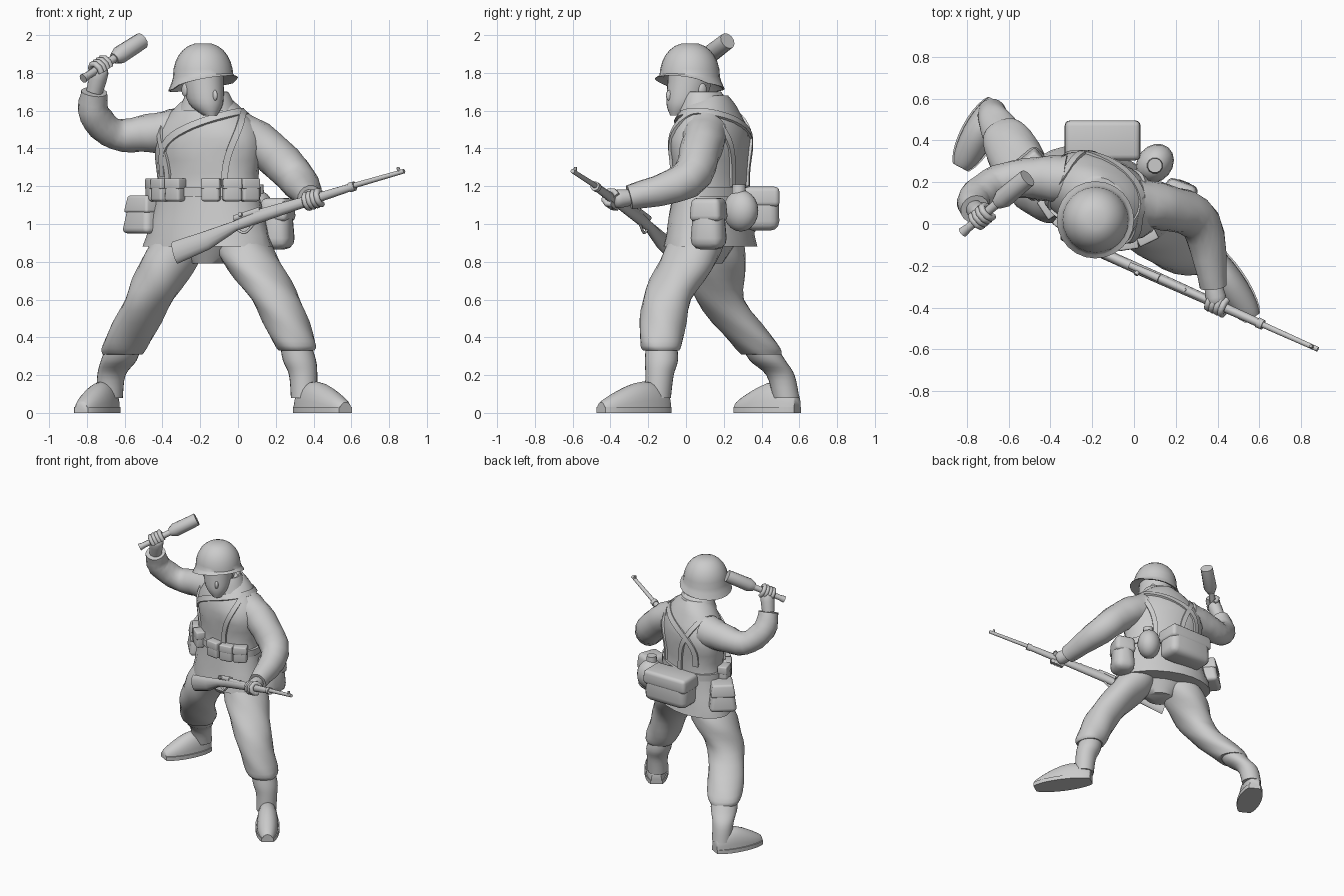
import bpy, bmesh
from math import sin, cos, pi, radians
from mathutils import Vector, Matrix

default_cube = bpy.data.objects.get("Cube")
if default_cube:
    bpy.data.objects.remove(default_cube)

COLOUR = (.6, .6, .6, 1)
grey = bpy.data.materials.new("plain_grey")
grey.use_nodes = True
grey.diffuse_color = COLOUR
grey.node_tree.nodes["Principled BSDF"].inputs["Base Color"].default_value = COLOUR
UP = Vector((0, 0, 1))


def finish(name, bm, matrix=Matrix(), angle=50):
    bmesh.ops.recalc_face_normals(bm, faces=bm.faces)
    mesh = bpy.data.meshes.new(name)
    bm.to_mesh(mesh)
    bm.free()
    mesh.materials.append(grey)
    part = bpy.data.objects.new(name, mesh)
    bpy.context.collection.objects.link(part)
    part.matrix_world = matrix
    bpy.ops.object.select_all(action='DESELECT')
    part.select_set(True)
    bpy.context.view_layer.objects.active = part
    bpy.ops.object.shade_smooth_by_angle(angle=radians(angle))


def place(location, turn=0):
    return Matrix.Translation(location) @ Matrix.Rotation(radians(turn), 4, 'Z')


def curve_through(rows, steps=4):
    """Smooth curve through rows of numbers."""
    result = []
    for i in range(len(rows) - 1):
        before, start, end, after = (rows[max(0, min(len(rows) - 1, i + k))] for k in (-1, 0, 1, 2))
        for step in range(steps):
            t = step / steps
            result.append([b + t / 2 * (c - a + t * (2 * a - 5 * b + 4 * c - d + t * (3 * b - a - 3 * c + d)))
                           for a, b, c, d in zip(before, start, end, after)])
    return result + [list(rows[-1])]


def loft(name, rings, matrix=Matrix(), angle=50):
    bm = bmesh.new()
    rows = [[bm.verts.new(point) for point in ring] for ring in rings]
    for lower, upper in zip(rows, rows[1:]):
        for i in range(len(lower)):
            bm.faces.new((lower[i - 1], lower[i], upper[i], upper[i - 1]))
    bm.faces.new(rows[0])
    bm.faces.new(rows[-1])
    finish(name, bm, matrix, angle)


def circle(count):
    return [(cos(2 * pi * k / count), sin(2 * pi * k / count)) for k in range(count)]


def stack(name, rows, depth=lambda width: width, fold=0, turn=0, matrix=Matrix()):
    """Level rings along a curve; each row is x, y, z, half width."""
    spin = Matrix.Rotation(radians(turn), 3, 'Z')
    rings = []
    for x, y, z, width in curve_through(rows):
        ring = []
        for i, (c, s) in enumerate(circle(24)):
            crease = 1 + fold * sin(i + z * 30)
            ring.append(spin @ Vector((c * width, s * depth(width), 0)) * crease + Vector((x, y, z)))
        rings.append(ring)
    loft(name, rings, matrix)


def tube(name, rows, sides=12, fold=0, matrix=Matrix(), steps=1):
    """Rings square to a path; each row is x, y, z, radius."""
    rows = curve_through(rows, steps)
    points = [Vector(row[:3]) for row in rows]
    side = None
    rings = []
    for i, point in enumerate(points):
        ahead = (points[min(i + 1, len(points) - 1)] - points[max(i - 1, 0)]).normalized()
        if side is None:
            side = ahead.orthogonal()
        side = (side - ahead * side.dot(ahead)).normalized()
        other = ahead.cross(side)
        rings.append([point + rows[i][3] * (1 + fold * sin(k + i * 2)) * (side * c + other * s)
                      for k, (c, s) in enumerate(circle(sides))])
    loft(name, rings, matrix)


def box(name, location, size, turn=0, top=1, rounding=.02):
    bm = bmesh.new()
    bmesh.ops.create_cube(bm, size=1)
    for vert in bm.verts:
        taper = top if vert.co.z > 0 else 1
        vert.co = (vert.co.x * size[0] * taper, vert.co.y * size[1] * taper, vert.co.z * size[2])
    bmesh.ops.bevel(bm, geom=bm.edges[:], offset=rounding, segments=3, profile=.5, affect='EDGES')
    finish(name, bm, place(location, turn))


def bag(name, location, size, turn, top, rounding=.03):
    """Tapered bag with a flap over its upper half."""
    width, length, height = size
    box(name, location, size, turn, top, rounding)
    grow = (1 + top) / 2 + .04
    box(name + "_flap", Vector(location) + UP * height * .28, (width * grow, length * grow, height * .46),
        turn, (top + .04) / grow, rounding / 2)


def ball(name, location, size, turn=0, matrix=Matrix()):
    bm = bmesh.new()
    bmesh.ops.create_uvsphere(bm, u_segments=16, v_segments=10, radius=1)
    finish(name, bm, matrix @ place(location, turn) @ Matrix.Diagonal((*size, 1)), 80)


# Jacket: heights and half widths round one axis
TWIST = -24
AXIS = Vector((-.16, .13, 0))
jacket = [(.88, .36), (1.2, .28), (1.45, .3), (1.6, .2), (1.68, .1)]


def jacket_depth(width):
    return .04 + width * .5


stack("jacket", [(AXIS.x, AXIS.y, z, width) for z, width in jacket], jacket_depth, .015, TWIST)
stack("trouser_seat", [(AXIS.x, .1, .79, .1), (AXIS.x, .1, .95, .28)], jacket_depth, turn=TWIST)
stack("collar", [(AXIS.x, .1, 1.6, .16), (AXIS.x, .09, 1.7, .11), (AXIS.x, .09, 1.67, .08)],
      lambda width: width * .85, turn=TWIST)


def on_jacket(degrees, height, lift):
    """Point on the jacket and the outward direction there."""
    z, width = min(curve_through(jacket, 40), key=lambda row: abs(row[0] - height))
    depth, angle = jacket_depth(width), radians(degrees)
    spin = Matrix.Rotation(radians(TWIST), 3, 'Z')
    outward = spin @ Vector((cos(angle) / width, sin(angle) / depth, 0)).normalized()
    point = spin @ Vector((cos(angle) * (width + lift), sin(angle) * (depth + lift), height))
    lean = max(0, height - 1.45) * 6
    return point + AXIS, (outward + UP * lean).normalized()


def strap(name, start, end, low, high, width=.035, steps=36):
    """Band over the jacket that climbs from low to high and back."""
    spots = []
    for i in range(steps + 1):
        t = i / steps
        ease = t * t * (3 - 2 * t)
        spots.append(on_jacket(start + (end - start) * ease, low + (high - low) * max(0, sin(pi * t)) ** .7, .012))
    bm = bmesh.new()
    rows = []
    for i, (point, outward) in enumerate(spots):
        ahead = spots[min(i + 1, steps)][0] - spots[max(i - 1, 0)][0]
        half = outward.cross(ahead).normalized() * width / 2
        sunk = point - outward * .025
        rows.append([bm.verts.new(corner) for corner in (point - half, point + half, sunk + half, sunk - half)])
    for row, following in zip(rows, rows[1:]):
        for i in range(4):
            bm.faces.new((row[i], row[i - 1], following[i - 1], following[i]))
    finish(name, bm)


# Belt, straps and ammunition pouches
strap("belt", 0, 360, 1.17, 1.17, .05)
strap("right_brace", -125, -250, 1.2, 1.6)
strap("left_brace", -55, 70, 1.2, 1.6)
strap("cross_strap", -135, 140, 1.25, 1.6, .04)
for side, word in ((-1, "right"), (1, "left")):
    for i in range(3):
        degrees = side * (20 + i * 23)
        spot, outward = on_jacket(degrees - 90, 1.18, .02)
        bag(f"{word}_ammo_pouch_{i}", spot, (.1, .07, .12), TWIST + degrees * .75, .95, .015)

# Bags carried on the hips and back
bag("back_pack", (-.15, .4, 1.08), (.36, .19, .23), 0, .95, .05)
bag("left_bag", (.21, .12, 1), (.17, .19, .27), -20, .8, .06)
bag("right_bag", (-.48, .24, 1.05), (.22, .2, .2), -50, .7)
ball("canteen", (.1, .29, 1.07), (.085, .1, .11), -40)
tube("canteen_cap", [(.1, .28, 1.15, .04), (.1, .28, 1.21, .035)])

# Trousers and boot shafts
stack("right_trouser", [(-.28, .15, .95, .14), (-.36, .16, .8, .16), (-.47, .18, .6, .13), (-.59, .36, .37, .125),
                        (-.61, .4, .31, .105)], fold=.03)
stack("left_trouser", [(0, .07, .95, .14), (.07, .01, .8, .155), (.2, -.1, .6, .13), (.295, -.13, .38, .115),
                       (.31, -.13, .33, .095)], fold=.03)
stack("right_boot_shaft", [(-.6, .38, .37, .09), (-.63, .43, .28, .095), (-.67, .5, .2, .075), (-.68, .53, .08, .07)])
stack("left_boot_shaft", [(.3, -.13, .38, .08), (.325, -.13, .28, .088), (.345, -.14, .2, .075), (.35, -.15, .08, .07)])


def shoe(name, heel, toe, steps=12):
    """Flat-bottomed arches swept from heel to toe over a square-edged sole."""
    heel, toe = Vector((*heel, 0)), Vector((*toe, 0))
    side = (toe - heel).normalized().cross(UP)
    arch = [(cos(pi * k / steps), sin(pi * k / steps) ** .7 if 0 < k < steps else 0) for k in range(steps + 1)]
    slab = [(1.1, 0), (1.1, 1), (-1.1, 1), (-1.1, 0)]
    for part, outline, tallest in (("upper", arch, 1), ("sole", slab, .03)):
        rings = []
        for i in range(steps + 1):
            t = (1 - cos(pi * i / steps)) / 2
            rounded = sin(pi * (.04 + .92 * t)) ** .35
            width = .078 * rounded
            height = min(tallest, (.13 + .045 * cos(pi * (t - .2))) * rounded ** .7)
            rings.append([heel.lerp(toe, t) + side * width * across + UP * height * rise for across, rise in outline])
        loft(f"{name}_{part}", rings)


shoe("right_boot", (-.66, .59), (-.83, .27))
shoe("left_boot", (.325, -.1), (.57, -.45))

# Sleeves from shoulder to cuff
left_cuff, right_cuff = Vector((.38, -.3, 1.14)), Vector((-.76, .07, 1.7))
tube("left_sleeve", [(0, .1, 1.48, .12), (.15, .08, 1.4, .11), (.32, 0, 1.23, .1), (*left_cuff, .065)],
     16, .03, steps=4)
tube("right_sleeve", [(-.33, .21, 1.49, .12), (-.48, .22, 1.48, .1), (-.65, .2, 1.475, .083), (-.76, .12, 1.58, .083),
                      (*right_cuff, .07)], 16, .03, steps=4)


def hand(name, centre, along, wrist):
    """Palm and four fingers curled round a held bar."""
    along = along.normalized()
    back = wrist - centre
    back = (back - along * back.dot(along)).normalized()
    across = along.cross(back)
    tube(name + "_palm", [(*wrist, .045), (*wrist.lerp(centre, .8), .05), (*centre, .03)], steps=3)
    for finger in range(4):
        knuckle = centre + along * (finger - 1.5) * .024
        tube(f"{name}_finger_{finger}", [(*(knuckle + .038 * (back * c + across * s)), .016)
                                         for c, s in circle(8)[:7]], 8)


# Stick grenade and rifle are both laid between two end points
pommel, tip = Vector((-.82, -.04, 1.77)), Vector((-.51, .22, 1.97))
butt, muzzle = Vector((-.35, -.05, .91)), Vector((.88, -.6, 1.28))
hand("left_hand", Vector((.4, -.385, 1.13)), muzzle - butt, left_cuff)
hand("right_hand", pommel.lerp(tip, .3), tip - pommel, right_cuff)
tube("grenade_handle", [(*pommel, .025), (*pommel.lerp(tip, .08), .02), (*pommel.lerp(tip, .6), .022)])
tube("grenade_head", [(*pommel.lerp(tip, t), radius) for t, radius in ((.53, .03), (.62, .048), (1, .045))])

# Head, turned towards the forward foot
LOOK = place((-.185, .02, 0), 30)
stack("head", [(0, -.075, 1.575, .035), (0, -.03, 1.64, .088), (0, 0, 1.76, .105), (0, 0, 1.85, .1)],
      lambda width: width * 1.15, matrix=LOOK)
stack("neck", [(AXIS.x, .09, 1.57, .09), (-.18, .05, 1.7, .08)])
ball("nose", (0, -.12, 1.68), (.014, .024, .03), matrix=LOOK)
ball("mouth", (0, -.105, 1.63), (.03, .015, .01), matrix=LOOK)
for side, word in ((-1, "right"), (1, "left")):
    ball(word + "_ear", (side * .1, .02, 1.71), (.014, .025, .035), matrix=LOOK)

# Helmet: a dome, a flared rim raised at the front, and a lining
dome = [(.16 * sin(k * pi / 14) ** .85, 1.78 + .18 * cos(k * pi / 14)) for k in range(1, 8)]
rings = []
for radius, z in dome + [(.168, 1.76), (.185, 1.73), (.175, 1.73), (.1, 1.8)]:
    flare = max(0, 1.8 - z) * 15
    rings.append([(radius * c, radius * s, z + flare * (.05 * max(0, -s) ** .7 - .025 * max(0, s) + .015 * c))
                  for c, s in circle(24)])
loft("helmet", rings, LOOK, 45)

# Rifle, built along its own x axis
along = (muzzle - butt).normalized()
rise = (UP - along * along.z).normalized()
RIFLE = Matrix.Translation(butt) @ Matrix((along, rise.cross(along), rise)).transposed().to_4x4()
length = (muzzle - butt).length
stock = [(0, -.065, .06), (.2, -.05, .05), (.38, -.02, .027), (.5, -.01, .034), (1.1, 0, .02)]
loft("rifle_stock", [[(x, min(.026, half) * c, middle + half * s) for c, s in circle(12)]
                     for x, middle, half in stock], RIFLE)
tube("rifle_barrel", [(.5, 0, .01, .02), (length, 0, 0, .012)], matrix=RIFLE)
tube("rifle_bolt", [(.38, 0, .02, .016), (.54, 0, .02, .02)], matrix=RIFLE)
tube("bolt_handle", [(.43, 0, .02, .009), (.43, -.03, .03, .012)], matrix=RIFLE)
tube("trigger_guard", [(.38, 0, -.04, .007), (.42, 0, -.07, .007), (.48, 0, -.04, .007)], steps=4, matrix=RIFLE)
for name, x in (("rear_sight", .68), ("front_sight", length - .03)):
    tube(name, [(x, 0, 0, .012), (x, 0, .03, .008)], 6, matrix=RIFLE)
for name, x in (("rear_band", .86), ("front_band", 1.07)):
    tube(name, [(x, 0, 0, .026), (x + .03, 0, 0, .025)], matrix=RIFLE)
